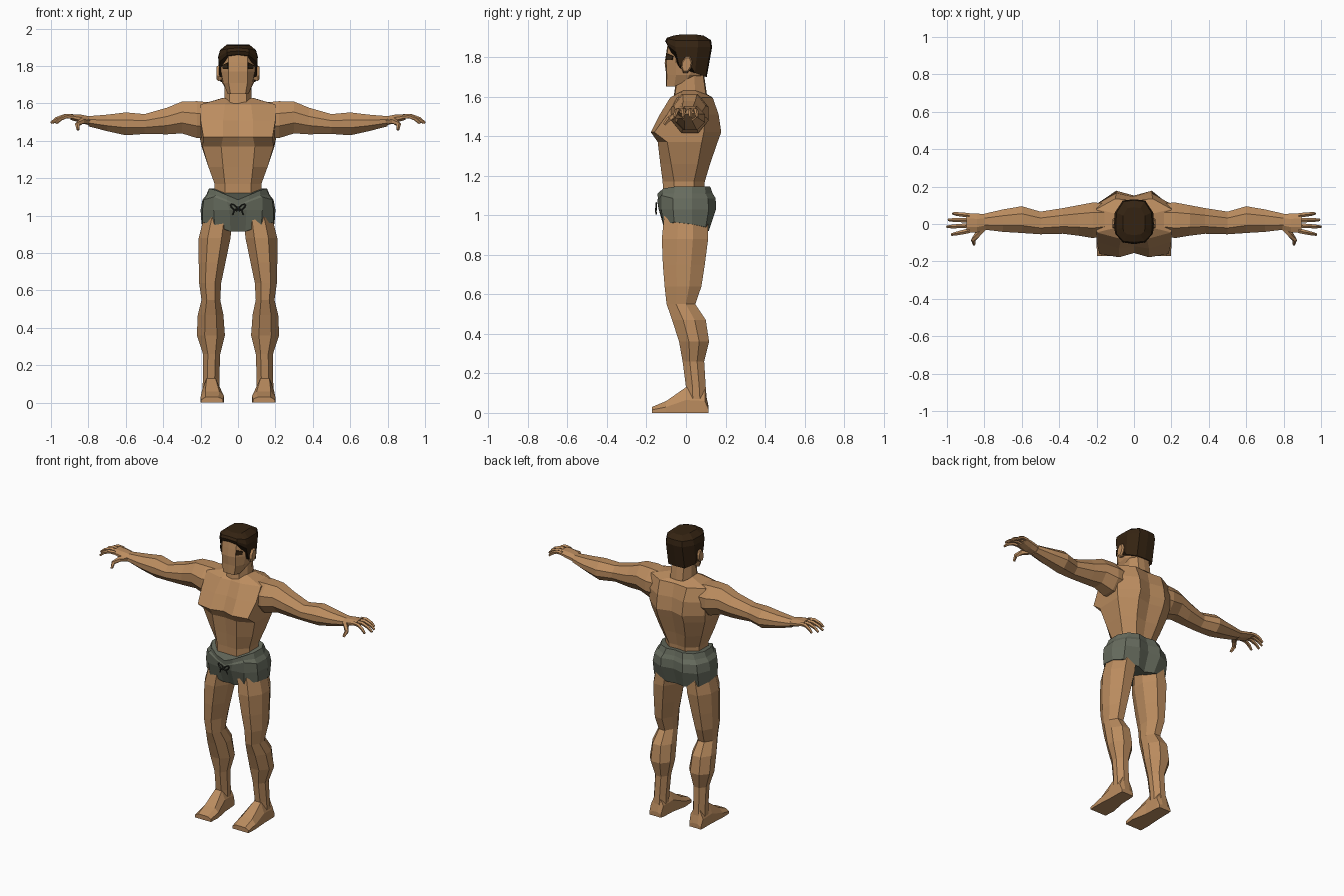
import bpy, bmesh, math
from mathutils import Vector


def material(name, rgb):
    m = bpy.data.materials.new(name)
    m.diffuse_color = (*rgb, 1)
    return m


SKIN = material("skin", (0.50, 0.265, 0.115))
HAIR = material("dark_brown", (0.035, 0.017, 0.006))
CLOTH = material("grey_green_cloth", (0.135, 0.15, 0.112))
CORD = material("dark_cord", (0.035, 0.038, 0.03))


def loft(name, rings, mat, mirror=False, closed=False):
    """Skin a list of equal-length point rings, capping the open ends."""
    bm = bmesh.new()
    vs = [[bm.verts.new(p) for p in r] for r in rings]
    n = len(vs[0])
    pairs = list(zip(vs, vs[1:])) + ([(vs[-1], vs[0])] if closed else [])
    for a, b in pairs:
        for i in range(n):
            j = (i + 1) % n
            bm.faces.new((a[i], a[j], b[j], b[i]))
    if not closed:
        bm.faces.new(vs[0])
        bm.faces.new(vs[-1])
    bmesh.ops.recalc_face_normals(bm, faces=bm.faces[:])
    me = bpy.data.meshes.new(name)
    bm.to_mesh(me)
    bm.free()
    me.materials.append(mat)
    ob = bpy.data.objects.new(name, me)
    bpy.context.collection.objects.link(ob)
    if mirror:
        ob.modifiers.new("mirror", 'MIRROR')
    return ob


def body(name, rows, mat):
    """Rows are (z, front-centre .. back-centre points); the left half is mirrored.
    A point with a third value sets its own height."""
    rings = []
    for z, *pts in rows:
        half = [Vector((p[0], p[1], p[2] if len(p) > 2 else z)) for p in pts]
        rings.append(half + [Vector((-p.x, p.y, p.z)) for p in half[-2:0:-1]])
    return loft(name, rings, mat)


def octagon(u0, u1, v0, v1, cu=0.28, cv=0.33):
    """Box outline with cut corners."""
    du, dv = (u1 - u0) * cu, (v1 - v0) * cv
    return [(u0 + du, v0), (u1 - du, v0), (u1, v0 + dv), (u1, v1 - dv),
            (u1 - du, v1), (u0 + du, v1), (u0, v1 - dv), (u0, v0 + dv)]


def tube(name, path, radii, mat, sides=5, mirror=False, closed=False):
    path = [Vector(p) for p in path]
    rings, n = [], len(path)
    for i, p in enumerate(path):
        a = path[(i - 1) % n] if closed or i else p
        b = path[(i + 1) % n] if closed or i < n - 1 else p
        t = (b - a).normalized()
        s = t.cross(Vector((0, 1, 0)) if abs(t.y) < 0.8 else Vector((0, 0, 1))).normalized()
        w = t.cross(s)
        r = radii[i] if isinstance(radii, (list, tuple)) else radii
        rings.append([p + r * (math.cos(k * math.tau / sides) * s + math.sin(k * math.tau / sides) * w)
                      for k in range(sides)])
    return loft(name, rings, mat, mirror, closed)


# Torso: waist, ribs, chest overhang, shoulders
body("torso", [
    (1.10, (0, -.115), (.07, -.115), (.125, -.06), (.125, .04), (.06, .09), (0, .085)),
    (1.17, (0, -.115), (.07, -.118), (.125, -.06), (.125, .04), (.06, .095), (0, .09)),
    (1.26, (0, -.122), (.08, -.13), (.158, -.075), (.158, .06), (.08, .122), (0, .11)),
    (1.37, (0, -.135), (.09, -.143), (.19, -.095), (.195, .08), (.095, .16), (0, .14)),
    (1.42, (0, -.155), (.08, -.178), (.185, -.16), (.205, .09), (.095, .178), (0, .152)),
    (1.51, (0, -.118), (.08, -.132), (.2, -.095), (.21, .10), (.095, .165), (0, .145)),
    (1.595, (0, -.075), (.07, -.08), (.2, -.045), (.2, .08), (.1, .135), (0, .125)),
    (1.63, (0, -.045, 1.605), (.045, -.045, 1.615), (.075, -.015), (.08, .05),
     (.055, .105, 1.61), (0, .11, 1.61)),
], SKIN)

# Neck
body("neck", [
    (1.58, (0, -.065), (.045, -.06), (.075, -.01), (.075, .05), (.045, .105), (0, .11)),
    (1.72, (0, -.045), (.045, -.04), (.07, 0), (.07, .04), (.045, .085), (0, .09)),
], SKIN)

# Head: flat face front and angled cheeks
body("head", [
    (1.65, (0, -.1), (.04, -.098), (.055, -.06), (.066, .0, 1.68), (.05, .07, 1.7), (0, .075, 1.7)),
    (1.71, (0, -.1), (.05, -.097), (.078, -.05), (.085, .02), (.055, .08), (0, .085)),
    (1.77, (0, -.108), (.05, -.1), (.09, -.05), (.092, .04), (.055, .1), (0, .105)),
    (1.82, (0, -.1), (.052, -.095), (.092, -.05), (.095, .04), (.055, .1), (0, .105)),
    (1.885, (0, -.09), (.05, -.085), (.08, -.05), (.08, .04), (.05, .1), (0, .105)),
], SKIN)

# Hair: fringe, sideburns, nape and crown
body("hair", [
    (1.70, (0, -.097, 1.865), (.057, -.093, 1.858), (.097, -.052, 1.825), (.1, -.032, 1.745),
     (.101, -.005, 1.8), (.1, .045, 1.72), (.06, .1), (0, .105)),
    (1.85, (0, -.105, 1.88), (.06, -.099, 1.875), (.1, -.052, 1.85), (.104, -.032),
     (.106, 0), (.103, .06), (.06, .126), (0, .132)),
    (1.885, (0, -.098, 1.897), (.056, -.092, 1.892), (.092, -.055), (.096, -.03),
     (.096, 0), (.094, .06), (.056, .12), (0, .127)),
    (1.915, (0, -.06, 1.91), (.035, -.055, 1.91), (.055, -.04, 1.91), (.06, -.02),
     (.06, 0), (.058, .045), (.035, .085, 1.908), (0, .09, 1.908)),
], HAIR)

# Ears
loft("ear", [[(x, y + (z - 1.765) * .15, z) for y, z in octagon(-.022 * s, .03 * s, 1.765 - .045 * s, 1.765 + .038 * s)]
             for x, s in ((.08, .8), (.106, 1), (.116, .8))], SKIN, mirror=True)

# Eyes: thin plates lying on the angled cheek facets
eye = [(.053, -.099, 1.785), (.078, -.069, 1.785), (.082, -.065, 1.805), (.054, -.098, 1.818)]
out = Vector((.78, -.62, 0))
loft("eye", [[Vector(p) + out * d for p in eye] for d in (-.003, .004)], HAIR, mirror=True)

# Shorts: waistband dipping at the front, hips, hem rising to the sides
body("shorts", [
    (.915, (0, -.085), (.04, -.095), (.125, -.115, .95), (.19, -.06, .965), (.195, .03, .955),
     (.165, .1, .94), (.06, .115, .92), (0, .095)),
    (1.03, (0, -.137), (.045, -.138), (.13, -.125), (.19, -.065), (.2, .03), (.165, .115), (.08, .152), (0, .135)),
    (1.085, (0, -.142, 1.05), (.06, -.145, 1.075), (.13, -.125, 1.1), (.183, -.065), (.19, .03),
     (.155, .11), (.08, .15), (0, .13)),
    (1.11, (0, -.14, 1.055), (.06, -.142, 1.085), (.12, -.118, 1.11), (.165, -.06), (.17, .03),
     (.135, .1), (.07, .135), (0, .12)),
    (1.145, (0, -.142, 1.085), (.06, -.144, 1.11), (.115, -.115, 1.135), (.153, -.055), (.155, .03),
     (.12, .095), (.06, .122), (0, .112)),
], CLOTH)

# Drawstring bow
ring = [(.021 + .019 * math.cos(a), -.15, 1.045 + .014 * math.sin(a) + .012 * math.cos(a))
        for a in (k * math.tau / 8 for k in range(8))]
tube("bow_loop", ring, .004, CORD, 4, mirror=True, closed=True)
tube("bow_tail", [(0, -.15, 1.04), (.018, -.154, 1.03), (.028, -.15, 1.005)], .004, CORD, 4, mirror=True)

# Legs: thigh, knee, calf, ankle as (z, inner x, outer x, front y, back y)
LEG = [(1.0, .03, .18, -.11, .11), (.88, .04, .21, -.122, .112), (.75, .067, .21, -.117, .095),
       (.64, .09, .208, -.108, .078), (.55, .095, .195, -.098, .047), (.47, .078, .215, -.07, .1),
       (.36, .07, .22, -.035, .117), (.26, .095, .187, -.017, .092), (.13, .1, .188, 0, .1),
       (.03, .1, .19, .0, .108)]
loft("leg", [[(u, v, z) for u, v in octagon(*b)] for z, *b in LEG], SKIN, mirror=True)

# Feet as (y, inner x, outer x, height)
FOOT = [(.115, .105, .19, .03), (.095, .1, .192, .12), (.0, .095, .193, .13), (-.1, .075, .2, .06), (-.172, .08, .198, .03)]
loft("foot", [[(a, y, 0), (b, y, 0), (b, y, h * .5), (b - .025, y, h), (a + .025, y, h), (a, y, h * .6)]
              for y, a, b, h in FOOT], SKIN, mirror=True)

# Arms: shoulder, upper arm, elbow, forearm, wrist as (x, front y, back y, bottom z, top z)
ARM = [(.14, -.06, .11, 1.42, 1.605), (.22, -.075, .115, 1.415, 1.612), (.30, -.062, .1, 1.44, 1.61),
       (.38, -.052, .085, 1.435, 1.577), (.50, -.055, .066, 1.437, 1.543), (.60, -.048, .095, 1.43, 1.552),
       (.70, -.042, .078, 1.452, 1.54), (.80, -.03, .055, 1.478, 1.532)]
loft("arm", [[(x, u, v) for u, v in octagon(*b)] for x, *b in ARM], SKIN, mirror=True)

# Palms
PALM = [(.79, -.03, .052, 1.482, 1.53), (.84, -.045, .056, 1.495, 1.54), (.895, -.045, .058, 1.513, 1.543)]
loft("palm", [[(x, u, v) for u, v in octagon(*b)] for x, *b in PALM], SKIN, mirror=True)

# Fingers and thumbs
for i, (y0, y1, tip) in enumerate([(-.036, -.057, .975), (-.008, -.015, 1.0), (.02, .022, .992), (.046, .056, .968)]):
    k = tip - .88
    path = [(.88 + k * f, y0 + (y1 - y0) * f, 1.529 - d) for f, d in ((0, 0), (.4, -.002), (.75, .012), (1, .034))]
    tube("finger_%d" % (i + 1), path, (.013, .012, .0105, .007), SKIN, mirror=True)
tube("thumb", [(.80, -.012, 1.505), (.835, -.055, 1.505), (.86, -.085, 1.487), (.855, -.11, 1.46)],
     (.02, .017, .013, .008), SKIN, mirror=True)
